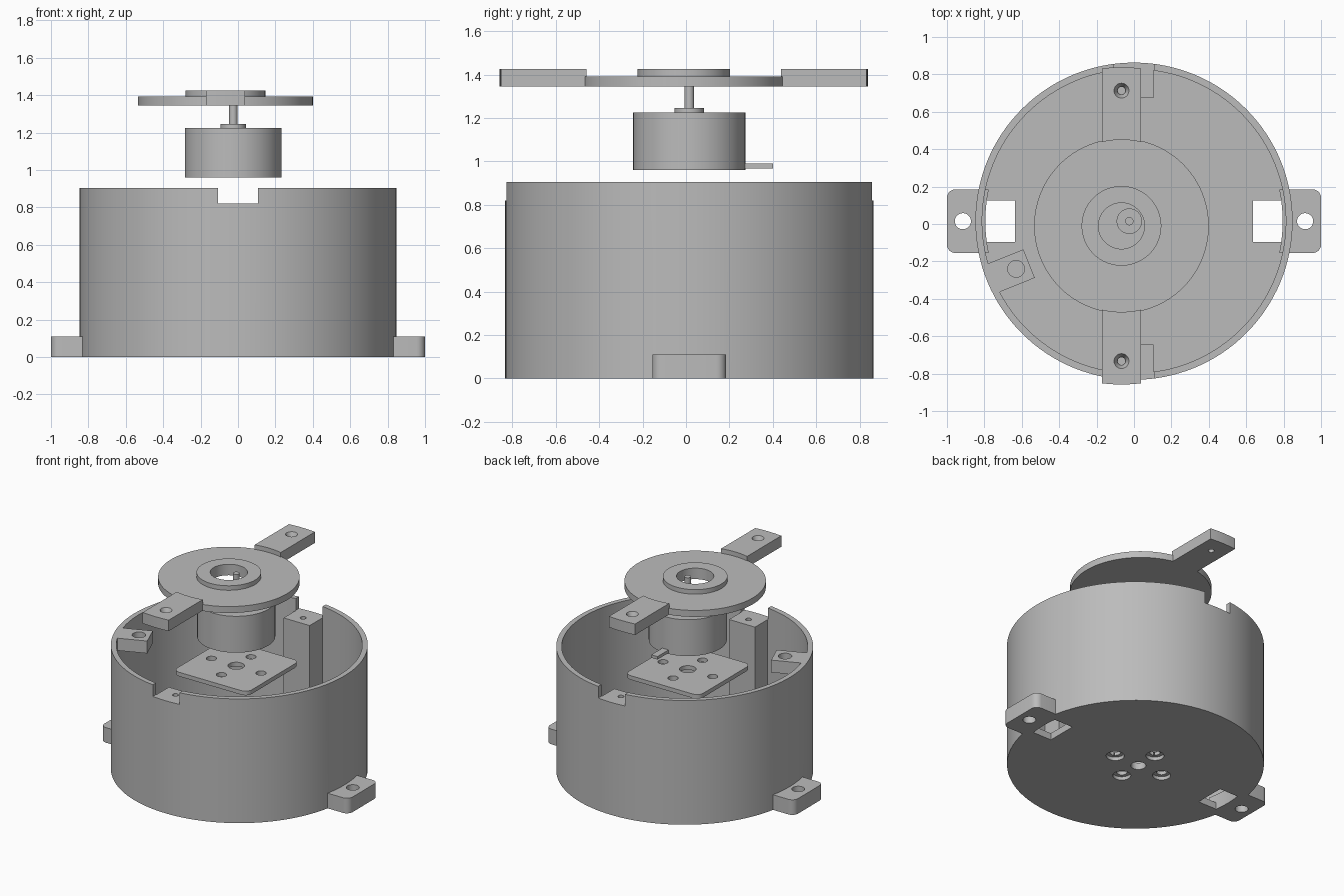
import bpy, bmesh
from math import sin, cos, pi, asin, radians
from mathutils import Matrix, Vector

if "Cube" in bpy.data.objects:
    bpy.data.objects.remove(bpy.data.objects["Cube"], do_unlink=True)

grey = bpy.data.materials.new("plain grey")
grey.use_nodes = True
grey.diffuse_color = (0.5, 0.5, 0.5, 1)
grey.node_tree.nodes["Principled BSDF"].inputs["Base Color"].default_value = (0.5, 0.5, 0.5, 1)


def make(name, bm):
    bmesh.ops.recalc_face_normals(bm, faces=bm.faces)
    mesh = bpy.data.meshes.new(name)
    bm.to_mesh(mesh)
    bm.free()
    obj = bpy.data.objects.new(name, mesh)
    bpy.context.collection.objects.link(obj)
    mesh.materials.append(grey)
    return obj


def prism(name, outline, z0, z1):
    """Extrude a flat outline from z0 to z1."""
    bm = bmesh.new()
    low = [bm.verts.new((x, y, z0)) for x, y in outline]
    high = [bm.verts.new((x, y, z1)) for x, y in outline]
    bm.faces.new(low)
    bm.faces.new(high)
    n = len(low)
    for i in range(n):
        j = (i + 1) % n
        bm.faces.new((low[i], low[j], high[j], high[i]))
    return make(name, bm)


def box(name, x0, x1, y0, y1, z0, z1):
    return prism(name, [(x0, y0), (x1, y0), (x1, y1), (x0, y1)], z0, z1)


def arc(r, a0, a1, steps, cx=0, cy=0):
    return [(cx + r * cos(a0 + (a1 - a0) * i / steps),
             cy + r * sin(a0 + (a1 - a0) * i / steps)) for i in range(steps + 1)]


def rounded(x0, x1, y0, y1, r):
    return (arc(r, 0, pi / 2, 6, x1 - r, y1 - r) + arc(r, pi / 2, pi, 6, x0 + r, y1 - r)
            + arc(r, pi, 1.5 * pi, 6, x0 + r, y0 + r) + arc(r, 1.5 * pi, 2 * pi, 6, x1 - r, y0 + r))


def lathe(name, profile, x, y, sides=96, closed=False):
    """Spin (radius, z) points about a vertical axis."""
    bm = bmesh.new()
    rings = []
    for r, z in profile:
        if r == 0:
            rings.append([bm.verts.new((x, y, z))] * sides)
        else:
            rings.append([bm.verts.new((x + r * cos(2 * pi * k / sides),
                                        y + r * sin(2 * pi * k / sides), z)) for k in range(sides)])
    pairs = list(zip(rings, rings[1:]))
    if closed:
        pairs.append((rings[-1], rings[0]))
    for a, b in pairs:
        for k in range(sides):
            j = (k + 1) % sides
            bm.faces.new(list(dict.fromkeys((a[k], a[j], b[j], b[k]))))
    return make(name, bm)


def drill(x, y, r0, z0, r1, z1):
    return lathe("drill", [(0, z0), (r0, z0), (r1, z1), (0, z1)], x, y, 32)


def combine(target, tools, operation="DIFFERENCE"):
    for tool in tools:
        mod = target.modifiers.new("join", "BOOLEAN")
        mod.operation = operation
        mod.solver = "EXACT"
        mod.object = tool
        bpy.context.view_layer.objects.active = target
        bpy.ops.object.modifier_apply(modifier=mod.name)
        bpy.data.objects.remove(tool, do_unlink=True)


CY = 0.015              # housing axis
R, INNER, TOP, FLOOR = 0.848, 0.812, 0.905, 0.05

# Housing: open cup with floor
housing = lathe("housing", [(0, 0), (R, 0), (R, TOP), (INNER, TOP), (INNER, FLOOR), (0, FLOOR)], 0, CY, 128)

# Mounting ears and floor windows on both sides
for s in (-1, 1):
    outline = [(s * x, y) for x, y in rounded(0.72, 1.0, CY - 0.17, CY + 0.17, 0.045)]
    ear = prism("ear", outline, 0, 0.11)
    combine(ear, [lathe("core", [(0, -1), (0.795, -1), (0.795, 1), (0, 1)], 0, CY, 128)])
    combine(housing, [ear], "UNION")
    window = box("window", min(s * 0.637, s * 0.9), max(s * 0.637, s * 0.9), CY - 0.11, CY + 0.11, -0.1, 0.3)
    combine(window, [lathe("limit", [(0, -1), (0.795, -1), (0.795, 1), (0, 1)], 0, CY, 128)], "INTERSECT")
    combine(housing, [window, drill(s * 0.915, CY, 0.043, -0.1, 0.043, 0.3)])

# Posts under the rim notches, front and back
for s in (-1, 1):
    ys = sorted((CY + s * 0.66, CY + s * 0.83))
    combine(housing, [box("post", -0.105, 0.105, *ys, 0.02, 0.82)], "UNION")
    ys = sorted((CY + s * 0.6, CY + s * 0.95))
    combine(housing, [box("notch", -0.108, 0.108, *ys, 0.82, 1.0),
                      drill(0, CY + s * 0.735, 0.02, 0.6, 0.02, 0.9)])

# Bracket block on the inner wall
angle = radians(202)
block = box("bracket_block", 0.605, 0.83, -0.082, 0.082, TOP - 0.09, TOP)
block.data.transform(Matrix.Translation((0, CY, 0)) @ Matrix.Rotation(angle, 4, "Z"))
combine(block, [drill(0.68 * cos(angle), CY + 0.68 * sin(angle), 0.045, 0.7, 0.045, 1.0)])
combine(housing, [block], "UNION")

# Motor screw pattern, shared by the floor and the plate
MX, MY = -0.025, 0.015
screws = [(0.2, 0), (-0.2, 0), (0, 0.17), (0, -0.17)]
combine(housing, [drill(MX, MY, 0.05, -0.1, 0.05, 0.2)])
for dx, dy in screws:
    combine(housing, [drill(MX + dx, MY + dy, 0.06, -0.01, 0.06, 0.025),
                      drill(MX + dx, MY + dy, 0.035, -0.1, 0.035, 0.2)])

plate = prism("motor_plate", rounded(MX - 0.3, MX + 0.3, MY - 0.3, MY + 0.3, 0.05), 0.715, 0.745)
combine(plate, [drill(MX, MY, 0.055, 0.6, 0.055, 0.9)])
for dx, dy in screws:
    combine(plate, [drill(MX + dx, MY + dy, 0.034, 0.6, 0.034, 0.9)])

# Motor with boss, shaft and rear terminal
motor = lathe("motor", [(0, 0.96), (0.258, 0.96), (0.258, 1.225), (0.068, 1.225), (0.068, 1.245),
                        (0.022, 1.245), (0.022, 1.42), (0, 1.42)], MX, MY, 64)
terminal = box("motor_terminal", MX - 0.025, MX + 0.025, MY + 0.24, 0.4, 0.968, 0.99)

# Cover disc with raised hub ring
DX, DY = -0.067, -0.01
disc = lathe("cover_disc", [(0.123, 1.345), (0.467, 1.345), (0.467, 1.392), (0.213, 1.392),
                            (0.213, 1.425), (0.123, 1.425)], DX, DY, closed=True)

# Cover arms with countersunk holes
HALF, REACH, ROOT = 0.105, 0.848, 0.46
for s, name in ((-1, "front_arm"), (1, "back_arm")):
    a, b = asin(HALF / REACH), asin(HALF / ROOT)
    outline = arc(REACH, pi / 2 - a, pi / 2 + a, 10) + arc(ROOT, pi / 2 + b, pi / 2 - b, 10)
    arm = prism(name, [(DX + x, DY + s * y) for x, y in outline], 1.345, 1.425)
    hy = DY + s * 0.723
    combine(arm, [drill(DX, hy, 0.02, 1.2, 0.02, 1.5), drill(DX, hy, 0.022, 1.385, 0.042, 1.43)])

# Smooth curved walls, keep sharp edges
for obj in bpy.context.scene.objects:
    if obj.type == "MESH" and obj.data.materials and obj.data.materials[0] == grey:
        bpy.ops.object.select_all(action="DESELECT")
        obj.select_set(True)
        bpy.context.view_layer.objects.active = obj
        bpy.ops.object.shade_smooth_by_angle(angle=radians(30))
